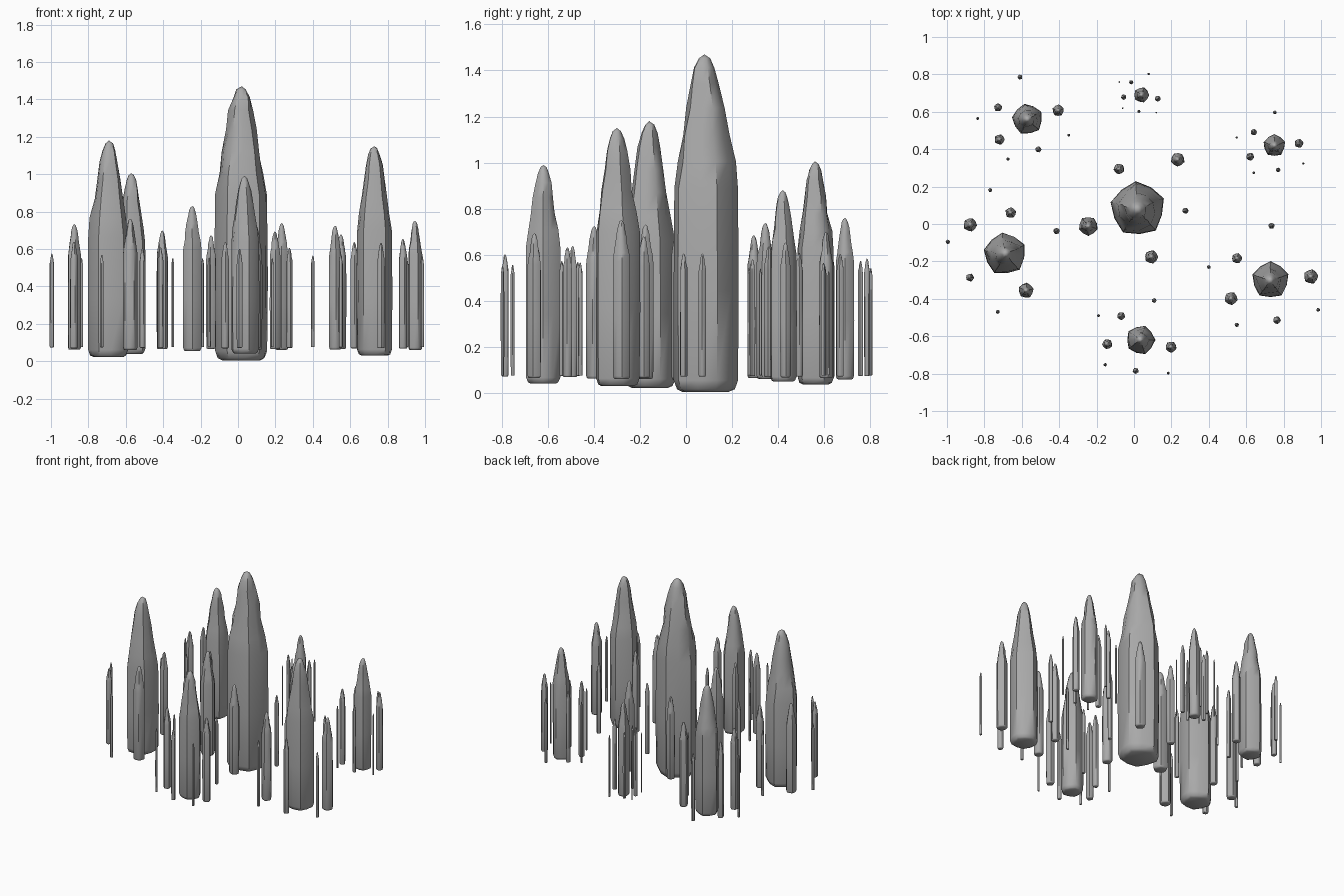
import bpy, bmesh, math, random
from math import radians, sin, cos, pi

random.seed(4)
cube = bpy.data.objects.get("Cube")
if cube:
    bpy.data.objects.remove(cube)

stone = bpy.data.materials.new("grey stone")
stone.use_nodes = True
colour = (0.40, 0.40, 0.40, 1)
stone.diffuse_color = colour
stone.node_tree.nodes["Principled BSDF"].inputs["Base Color"].default_value = colour

SIDES = 10
# foot of the column: (height in radii, width)
FOOT = [(0, 0.72), (0.08, 0.88), (0.35, 0.98)]
# tapering cap: (fraction of cap height, width)
CAP = [(0, 0.98), (0.2, 0.86), (0.4, 0.70), (0.6, 0.58),
       (0.78, 0.45), (0.9, 0.32), (0.97, 0.18)]


def spire(name, x, y, radius, turn=0, top=None, cap=4.7):
    """One stalagmite: a rounded five-sided column with a lumpy tapered cap."""
    base = max(0.0, 0.08 - 0.53 * radius)
    top = top or 0.5 + 6.6 * radius
    shoulder = top - cap * radius
    rings = [(base + h * radius, w) for h, w in FOOT]
    rings.append(((base + shoulder) / 2, 1.0))
    rings += [(shoulder + f * (top - shoulder), w) for f, w in CAP]

    bm = bmesh.new()
    loops = []
    for z, width in rings:
        upper = z > shoulder
        lump = 0.07 if upper else 0.015
        drift = 0.03 * radius if upper else 0
        cx, cy = random.uniform(-drift, drift), random.uniform(-drift, drift)
        loop = []
        for i in range(SIDES):
            a = 2 * pi * i / SIDES
            r = radius * width * (1 + 0.05 * cos(5 * a) + random.uniform(-lump, lump))
            loop.append(bm.verts.new((cx + r * cos(a + turn), cy + r * sin(a + turn), z)))
        loops.append(loop)
    for low, high in zip(loops, loops[1:]):
        for i in range(SIDES):
            j = (i + 1) % SIDES
            bm.faces.new((low[i], low[j], high[j], high[i]))
    bm.faces.new(loops[0][::-1])
    tip = bm.verts.new((0, 0, top))
    for i in range(SIDES):
        bm.faces.new((loops[-1][i], loops[-1][(i + 1) % SIDES], tip))
    for face in bm.faces:
        face.smooth = True

    mesh = bpy.data.meshes.new(name)
    bm.to_mesh(mesh)
    bm.free()
    mesh.materials.append(stone)
    obj = bpy.data.objects.new(name, mesh)
    obj.location = (x, y, 0)
    bpy.context.collection.objects.link(obj)
    bpy.ops.object.select_all(action='DESELECT')
    obj.select_set(True)
    bpy.context.view_layer.objects.active = obj
    bpy.ops.object.shade_smooth_by_angle(angle=radians(50))


def ring(name, x, y, items, scale=1, turn=0):
    """Small spires placed around a centre by angle, distance and radius."""
    for n, (angle, distance, radius) in enumerate(items, 1):
        a = radians(angle + turn)
        spire(f"{name}_small_spire_{n}", x + scale * distance * cos(a),
              y + scale * distance * sin(a), scale * radius, a)


# central spire and its own companions
spire("central_spire", 0.02, 0.08, 0.142, radians(22), 1.47, 4.1)
ring("central", 0.02, 0.08, [(199, 0.28, 0.05), (115, 0.237, 0.028),
     (51, 0.34, 0.036), (-2, 0.255, 0.016), (-74, 0.266, 0.035)])

# the same ring of companions repeats around every outer spire
COMPANIONS = [(147, 0.214, 0.027), (168, 0.337, 0.010), (205, 0.233, 0.034),
              (233, 0.30, 0.011), (279, 0.217, 0.020), (328, 0.30, 0.010),
              (5, 0.217, 0.038), (89, 0.29, 0.016)]

# outer clusters: name, x, y, radius, top, companion scale, turn
CLUSTERS = [
    ("left_front", 0.73, -0.30, 0.096, 1.15, 1.0, 0),
    ("left_back", 0.75, 0.42, 0.058, 0.88, 0.61, 0),
    ("right_front", -0.69, -0.16, 0.11, 1.18, 1.04, -65),
    ("right_back", -0.57, 0.56, 0.08, 1.005, 0.79, 11),
    ("front", 0.035, -0.62, 0.075, 0.99, 0.77, -18),
    ("back", 0.04, 0.69, 0.04, 0.76, 0.41, -18),
]
for name, x, y, radius, top, scale, turn in CLUSTERS:
    spire(name + "_spire", x, y, radius, radians(turn + 18), top)
    ring(name, x, y, COMPANIONS, scale, turn)
